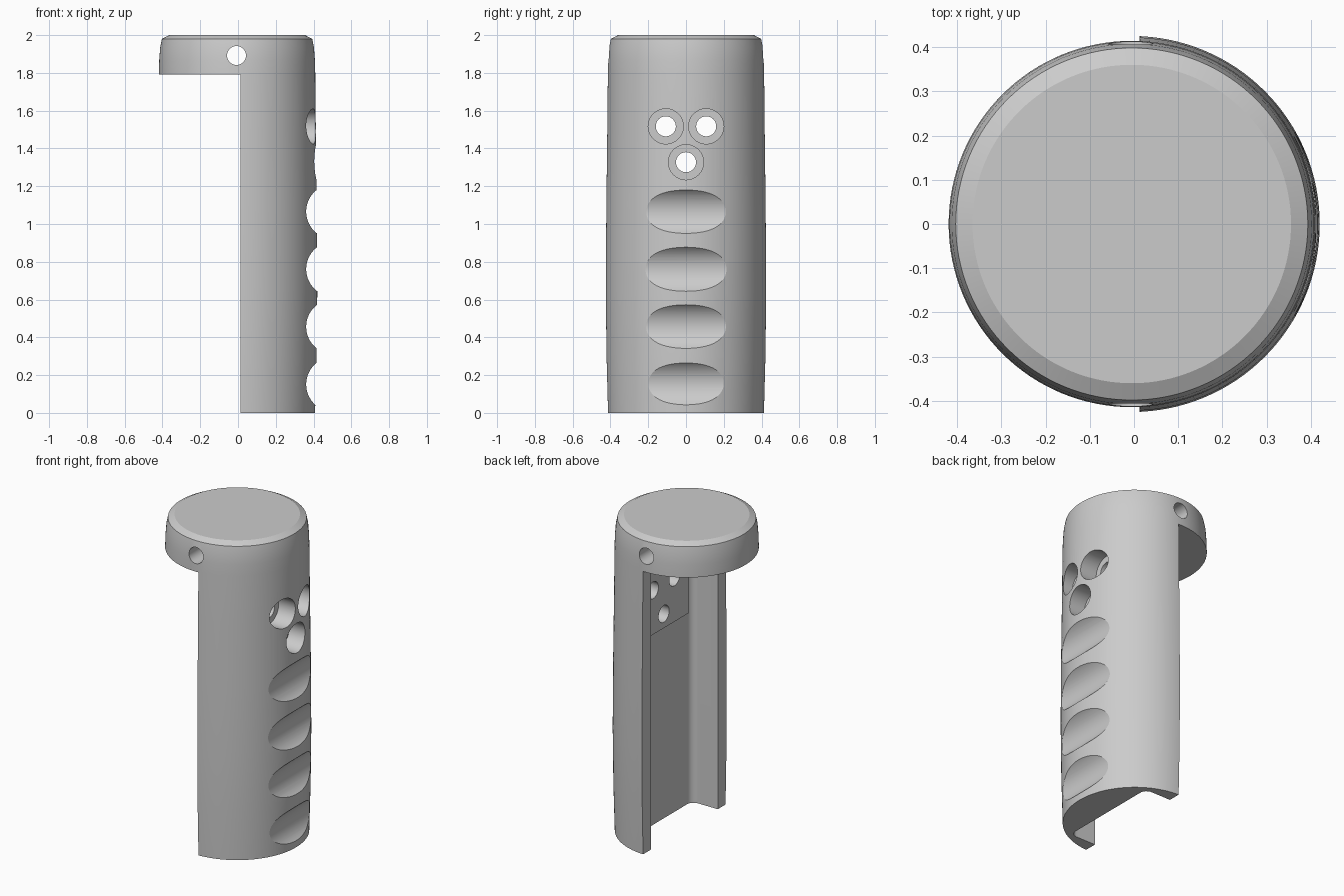
import bpy, bmesh, math
from mathutils import Matrix

cube = bpy.data.objects.get("Cube")
if cube:
    bpy.data.objects.remove(cube, do_unlink=True)

AXIS_X = -0.005     # axis of the turned outer body
CAP_Z = 1.792       # underside of the cap
SPLIT_X = 0.012     # flat rim of the half shell
FLOOR_X = 0.195     # back of the inner channel

grey = bpy.data.materials.new("plain_grey")
grey.use_nodes = True
grey.diffuse_color = (0.6, 0.6, 0.6, 1)
grey.node_tree.nodes["Principled BSDF"].inputs["Base Color"].default_value = (0.6, 0.6, 0.6, 1)


def make_object(name, bm):
    bmesh.ops.recalc_face_normals(bm, faces=bm.faces)
    mesh = bpy.data.meshes.new(name)
    bm.to_mesh(mesh)
    bm.free()
    mesh.materials.append(grey)
    obj = bpy.data.objects.new(name, mesh)
    bpy.context.collection.objects.link(obj)
    return obj


def turned(name, profile, steps=128):
    bm = bmesh.new()
    verts = [bm.verts.new((r, 0, z)) for r, z in profile]
    edges = [bm.edges.new(pair) for pair in zip(verts, verts[1:])]
    bmesh.ops.spin(bm, geom=verts + edges, cent=(0, 0, 0), axis=(0, 0, 1),
                   angle=math.tau, steps=steps)
    bmesh.ops.remove_doubles(bm, verts=bm.verts, dist=1e-5)
    bmesh.ops.translate(bm, verts=bm.verts, vec=(AXIS_X, 0, 0))
    return make_object(name, bm)


def box(name, low, high, fillet=0):
    bm = bmesh.new()
    bmesh.ops.create_cube(bm, size=1)
    for v in bm.verts:
        v.co = [h if c > 0 else l for c, l, h in zip(v.co, low, high)]
    if fillet:
        # round the two upright edges at the back of the channel
        edges = [e for e in bm.edges if all(abs(v.co.x - high[0]) < 1e-5 for v in e.verts)
                 and abs(e.verts[0].co.z - e.verts[1].co.z) > 0.1]
        bmesh.ops.bevel(bm, geom=edges, offset=fillet, segments=8, profile=0.5, affect='EDGES')
    return make_object(name, bm)


def rod(name, axis, centre, radius, length, sides=64):
    bm = bmesh.new()
    turn = Matrix.Rotation(math.pi / 2, 4, 'Y' if axis == 'X' else 'X')
    bmesh.ops.create_cone(bm, cap_ends=True, segments=sides, radius1=radius, radius2=radius,
                          depth=length, matrix=Matrix.Translation(centre) @ turn)
    return make_object(name, bm)


# Outer body: gently barrelled grip with a softened top
handle = turned("grip_handle", [
    (0, 0), (0.413, 0), (0.421, 0.3), (0.425, 0.65), (0.422, 1.1), (0.417, 1.5),
    (0.414, 1.8), (0.412, 1.87), (0.407, 1.935), (0.398, 1.98), (0.36, 2.0), (0, 2.0)])

# Open side, inner channel, raised mounting pad and cross hole in the cap
tools = [
    (box("open_side_cutter", (-1, -1, -1), (SPLIT_X, 1, CAP_Z)), 'DIFFERENCE'),
    (box("channel_cutter", (-0.5, -0.335, -0.5), (FLOOR_X, 0.335, CAP_Z), 0.045), 'DIFFERENCE'),
    (box("mounting_pad", (0.155, -0.245, 1.237), (0.25, 0.245, CAP_Z + 0.05)), 'UNION'),
    (rod("cap_hole_cutter", 'Y', (-0.008, 0, 1.892), 0.05, 2), 'DIFFERENCE'),
]

# Finger grooves
for i in range(4):
    groove = rod(f"finger_groove_cutter_{i}", 'Y', (0.507, 0, 0.151 + 0.305 * i), 0.146, 2, 96)
    tools.append((groove, 'DIFFERENCE'))

# Counterbored screw holes
for i, (y, z) in enumerate([(-0.107, 1.517), (0.107, 1.517), (0, 1.327)]):
    tools.append((rod(f"screw_hole_cutter_{i}", 'X', (0.35, y, z), 0.053, 0.6), 'DIFFERENCE'))
    tools.append((rod(f"counterbore_cutter_{i}", 'X', (0.595, y, z), 0.093, 0.6), 'DIFFERENCE'))

for tool, operation in tools:
    mod = handle.modifiers.new(tool.name, 'BOOLEAN')
    mod.operation = operation
    mod.solver = 'EXACT'
    mod.object = tool

# Bake the cuts, drop the helpers and smooth the curved faces
bpy.context.view_layer.update()
graph = bpy.context.evaluated_depsgraph_get()
final_mesh = bpy.data.meshes.new_from_object(handle.evaluated_get(graph))
handle.modifiers.clear()
handle.data = final_mesh
for tool, operation in tools:
    bpy.data.objects.remove(tool, do_unlink=True)

bpy.ops.object.select_all(action='DESELECT')
handle.select_set(True)
bpy.context.view_layer.objects.active = handle
bpy.ops.object.shade_smooth_by_angle(angle=math.radians(25))
